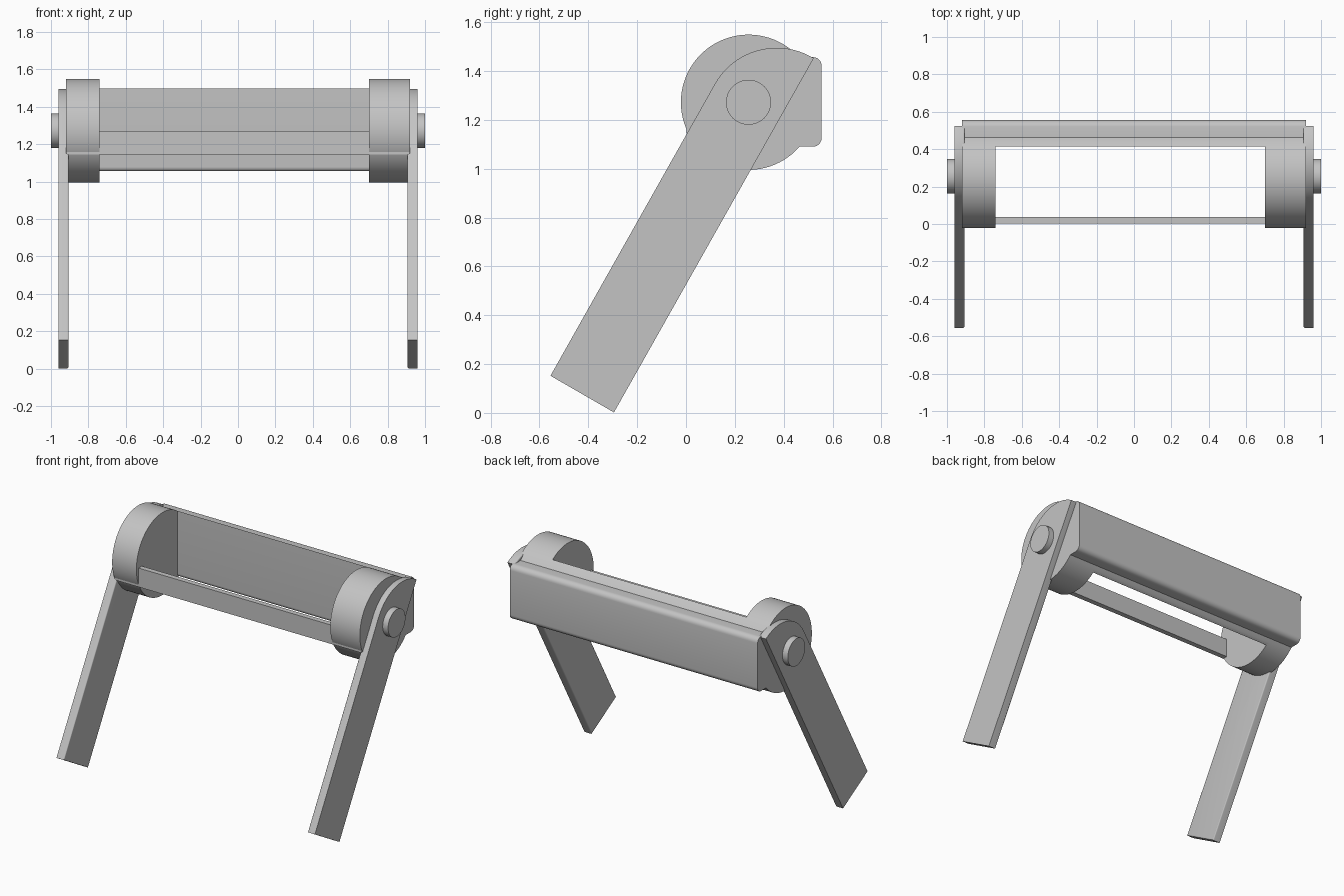
import bpy, bmesh
from math import radians, sin, cos, asin, pi

cube = bpy.data.objects.get("Cube")
if cube:
    bpy.data.objects.remove(cube, do_unlink=True)

grey = bpy.data.materials.new("satin grey")
grey.use_nodes = True
colour = (0.55, 0.55, 0.55, 1)
grey.diffuse_color = colour
grey.node_tree.nodes["Principled BSDF"].inputs["Base Color"].default_value = colour

PY, PZ, R = 0.256, 1.272, 0.277      # pivot and drum radius
BACK, TOP, LOW = 0.555, 1.457, 1.09  # rear block limits
WALL = 0.415                         # inner face of the cross beam


def arc(cy, cz, r, a0, a1, n):
    """Points on an arc in the side plane, angles in degrees."""
    steps = [radians(a0 + (a1 - a0) * i / n) for i in range(n + 1)]
    return [(cy + r * cos(a), cz + r * sin(a)) for a in steps]


def extrude(name, pts, x0, x1, round_end=None, radius=0.035):
    """Extrude a side profile along x, optionally rounding one rim."""
    bm = bmesh.new()
    ends = [[bm.verts.new((x, y, z)) for y, z in pts] for x in (x0, x1)]
    bm.faces.new(ends[0])
    bm.faces.new(ends[1][::-1])
    n = len(pts)
    for i in range(n):
        j = (i + 1) % n
        bm.faces.new((ends[0][i], ends[1][i], ends[1][j], ends[0][j]))
    bmesh.ops.recalc_face_normals(bm, faces=bm.faces)
    if round_end is not None:
        rim = [e for e in bm.edges
               if all(abs(v.co.x - round_end) < 1e-5 for v in e.verts)]
        bmesh.ops.bevel(bm, geom=rim, offset=radius, segments=5,
                        profile=0.5, affect='EDGES', clamp_overlap=True)
    mesh = bpy.data.meshes.new(name)
    bm.to_mesh(mesh)
    bm.free()
    mesh.materials.append(grey)
    ob = bpy.data.objects.new(name, mesh)
    bpy.context.collection.objects.link(ob)
    bpy.ops.object.select_all(action='DESELECT')
    ob.select_set(True)
    bpy.context.view_layer.objects.active = ob
    bpy.ops.object.shade_smooth_by_angle(angle=radians(30))
    return ob


# Rear block outline shared by the drums and the beam
up = asin((TOP - PZ) / R) * 180 / pi
down = asin((LOW - PZ) / R) * 180 / pi
f = 0.035
block = (arc(BACK - f, LOW + f, f, -90, 0, 6)
         + arc(BACK - f, TOP - f, f, 0, 90, 6))

# Drum housings at both ends
drum = block + arc(PY, PZ, R, up, 360 + down, 64)
extrude("right_drum", drum, -0.92, -0.74)
extrude("left_drum", drum, 0.70, 0.92)

# Cross beam: the same section cut off at a flat inner wall, lower rim eased
beam = (block + arc(PY, PZ, R, up, 55, 6)
        + arc(WALL + 0.025, 1.079, 0.025, 180, 240, 5)
        + arc(PY, PZ, R, -49, down, 4))
extrude("cross_beam", beam, -0.75, 0.71)

# Thin front bar
bar = [(0.003, 1.145), (0.038, 1.145), (0.038, 1.272), (0.003, 1.272)]
extrude("front_bar", bar, -0.915, 0.915)

# Slanted legs with a rounded head, and pivot pins
leg = ([(-0.555, 0.152), (-0.295, 0.002), (0.523, 1.452)]
       + arc(0.371, 1.205, 0.29, 60, 150, 24))
pin = arc(PY, PZ, 0.092, 0, 352.5, 47)
for side, s in (("left", 1), ("right", -1)):
    extrude(side + "_leg", leg, s * 0.96, s * 0.905, s * 0.905)
    extrude(side + "_pivot_pin", pin, s * 0.91, s * 1.0)
